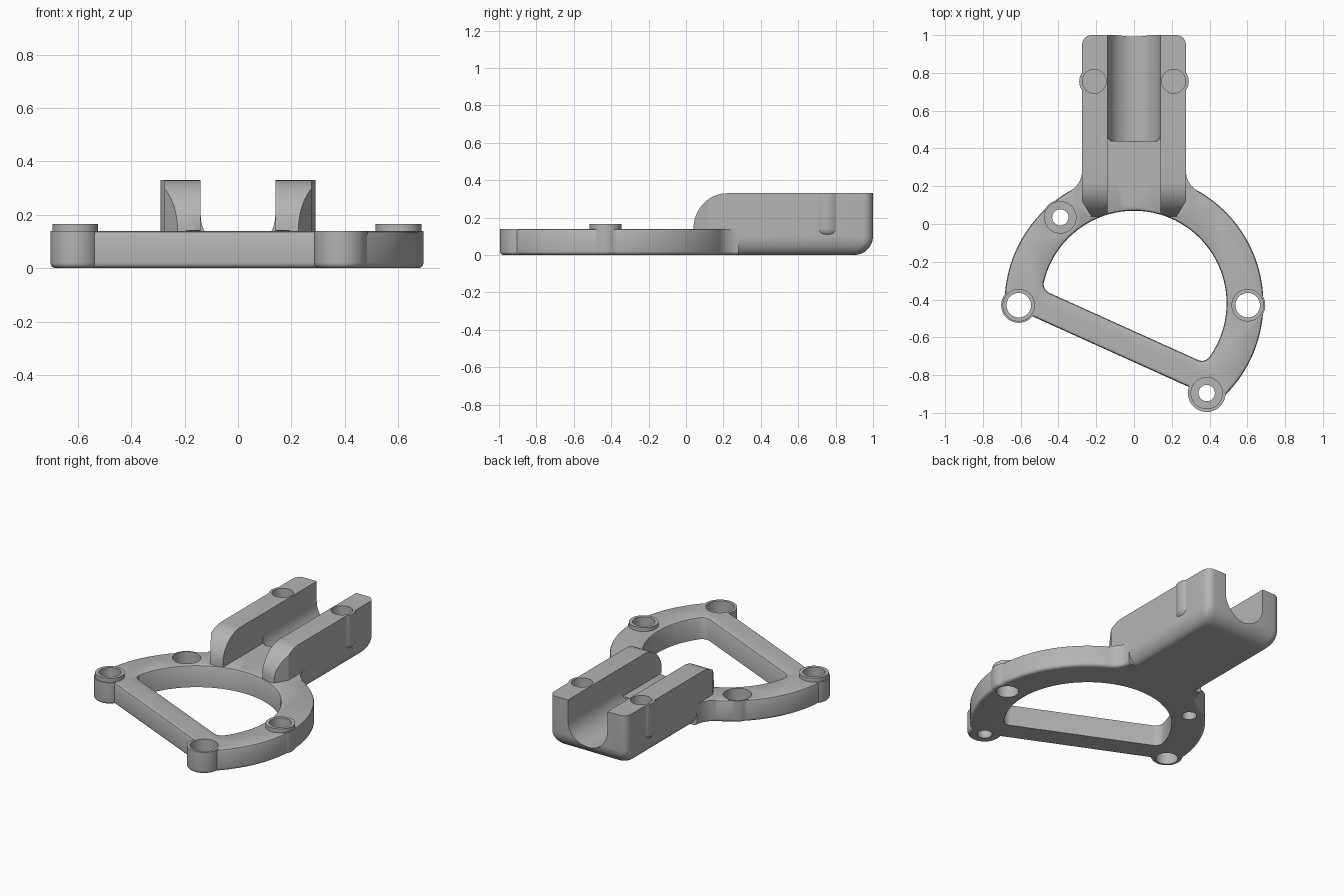
import bpy, bmesh, math
from mathutils import Matrix, Vector

cube = bpy.data.objects.get("Cube")
if cube:
    bpy.data.objects.remove(cube, do_unlink=True)

PLATE_H = 0.14
CENTRE = Vector((0, -0.42))
BAR_ANGLE = math.radians(-24.3)

grey = bpy.data.materials.new("grey_plastic")
grey.use_nodes = True
colour = (0.46, 0.46, 0.46, 1)
grey.diffuse_color = colour
grey.node_tree.nodes["Principled BSDF"].inputs["Base Color"].default_value = colour


def arc(cx, cy, rx, a0, a1, n, ry=None):
    ry = rx if ry is None else ry
    angles = [math.radians(a0 + (a1 - a0) * i / n) for i in range(n + 1)]
    return [(cx + rx * math.cos(a), cy + ry * math.sin(a)) for a in angles]


def loft(name, rings):
    """Closed solid through rings of 3D points."""
    bm = bmesh.new()
    loops = [[bm.verts.new(p) for p in ring] for ring in rings]
    n = len(loops[0])
    for a, b in zip(loops, loops[1:]):
        for i in range(n):
            j = (i + 1) % n
            bm.faces.new((a[i], a[j], b[j], b[i]))
    bm.faces.new(loops[0][::-1])
    bm.faces.new(loops[-1])
    bmesh.ops.recalc_face_normals(bm, faces=bm.faces)
    mesh = bpy.data.meshes.new(name)
    bm.to_mesh(mesh)
    bm.free()
    obj = bpy.data.objects.new(name, mesh)
    bpy.context.collection.objects.link(obj)
    mesh.materials.append(grey)
    return obj


def stack(name, outline, levels):
    """Loft an outline upward; levels are (height, inset) pairs."""
    return loft(name, [[(x, y, z) for x, y in outline(d)] for z, d in levels])


def rim(r, z=0.0, n=5):
    """Levels of a rounded lower edge."""
    return [(z + r - r * math.cos(math.radians(90 * i / n)),
             r - r * math.sin(math.radians(90 * i / n))) for i in range(n + 1)]


def disc(x, y, r, n=48):
    return lambda d: arc(x, y, r - d, 0, 360, n)[:-1]


def d_shape(radius, chord, corner):
    """Circle cut by the slanted bar, with rounded corners."""
    def outline(d):
        R, h, r = radius - d, chord - d, corner - d
        v = r - h
        u = math.sqrt((R - r) ** 2 - v * v)
        t = math.degrees(math.atan2(v, u))
        pts = (arc(u, v, r, -90, t, 8) + arc(0, 0, R, t, 180 - t, 90)[1:-1]
               + arc(-u, v, r, 180 - t, 270, 8))
        turn = Matrix.Rotation(BAR_ANGLE, 2)
        return [turn @ Vector(p) + CENTRE for p in pts]
    return outline


def combine(target, tool, operation):
    mod = target.modifiers.new("combine", "BOOLEAN")
    mod.operation, mod.solver, mod.object = operation, "EXACT", tool
    bpy.context.view_layer.objects.active = target
    bpy.ops.object.modifier_apply(modifier=mod.name)
    bpy.data.objects.remove(tool, do_unlink=True)


def add(target, tool):
    combine(target, tool, "UNION")


def cut(target, tool):
    combine(target, tool, "DIFFERENCE")


def stem_outline(d):
    w, back, r = 0.275 - 0.65 * d, 1 - d, 0.05
    half = [(w - 0.055, 0.03), (w, 0.12)] + arc(w - r, back - r, r, 0, 90, 6)
    return half + [(-x, y) for x, y in reversed(half)]


def along_y(name, profile, y0, y1):
    return loft(name, [[(x, y, z) for x, z in profile] for y in (y0, y1)])


# Stem with rounded underside and back
stem = stack("stem", stem_outline, rim(0.1, n=8) + [(0.33, 0)])

# Rounded front ends of the two side walls
nose = arc(0.22, PLATE_H, 0.18, 180, 90, 12, 0.19) + [(0.22, 0.5), (-0.1, 0.5), (-0.1, PLATE_H)]
cut(stem, loft("nose_cutter", [[(x, y, z) for y, z in nose] for x in (-0.4, 0.4)]))

# Side bulges and screw holes in the walls
for s in (-1, 1):
    add(stem, stack("wall_bulge", disc(s * 0.21, 0.755, 0.08), rim(0.04, 0.1) + [(0.33, 0)]))

# Round-bottomed channel behind, flat floor in front
channel = arc(0, 0.2, 0.14, 180, 360, 24) + [(0.14, 0.5), (-0.14, 0.5)]
cut(stem, along_y("channel_cutter", channel, 0.44, 1.2))
floor = [(-0.14, PLATE_H), (0.14, PLATE_H), (0.14, 0.5), (-0.14, 0.5)]
cut(stem, along_y("floor_cutter", floor, -0.2, 0.45))
for s in (-1, 1):
    cut(stem, stack("screw_cutter", disc(s * 0.21, 0.755, 0.063), [(0.14, 0), (0.5, 0)]))

# Ring plate with a straight slanted side
TOP = [(PLATE_H - 0.015, 0), (PLATE_H - 0.005, 0.004), (PLATE_H, 0.014)]
body = stack("mount_frame", d_shape(0.685, 0.284, 0.06), rim(0.02) + TOP)


# Webs blending the stem into the ring
def web(side):
    def outline(d):
        f = 0.12
        cx = 0.275 + f
        cy = CENTRE.y + math.sqrt((0.685 + f) ** 2 - cx * cx)
        end = 180 + math.degrees(math.atan2(cy - CENTRE.y, cx))
        pts = [(0.2, 0.1), (0.2, cy)] + arc(cx, cy, f + d, 180, end, 12) + [(0.3, 0.1)]
        return [(side * x, y) for x, y in pts]
    return outline


for s in (-1, 1):
    add(body, stack("web", web(s), rim(0.02) + [(PLATE_H, 0)]))
add(body, stem)

# Bosses: x, y, outer radius, through-hole radius, raised collar
bosses = [(-0.61, -0.43, 0.093, 0.065, True), (0.602, -0.43, 0.093, 0.065, True),
          (0.385, -0.895, 0.1, 0.043, False), (-0.39, 0.035, 0.092, 0.043, False)]
for x, y, r, hole, collar in bosses:
    add(body, stack("boss", disc(x, y, r), rim(0.02) + [(PLATE_H, 0)]))
    if collar:
        add(body, stack("collar", disc(x, y, 0.086), [(0.1, 0), (0.165, 0)]))

# Large opening inside the ring
opening = [(-0.1, 0), (PLATE_H - 0.012, 0), (PLATE_H - 0.004, -0.004),
           (PLATE_H, -0.012), (PLATE_H + 0.001, 0), (0.5, 0)]
cut(body, stack("opening_cutter", d_shape(0.49, 0.134, 0.05), opening))

# Boss holes, counterbored where there is no collar
for x, y, r, hole, collar in bosses:
    cut(body, stack("hole_cutter", disc(x, y, hole), [(-0.1, 0), (0.3, 0)]))
    if not collar:
        cut(body, stack("counterbore_cutter", disc(x, y, 0.083), [(0.06, 0), (0.3, 0)]))

bpy.ops.object.select_all(action="DESELECT")
body.select_set(True)
bpy.context.view_layer.objects.active = body
bpy.ops.object.shade_smooth_by_angle(angle=math.radians(30))
